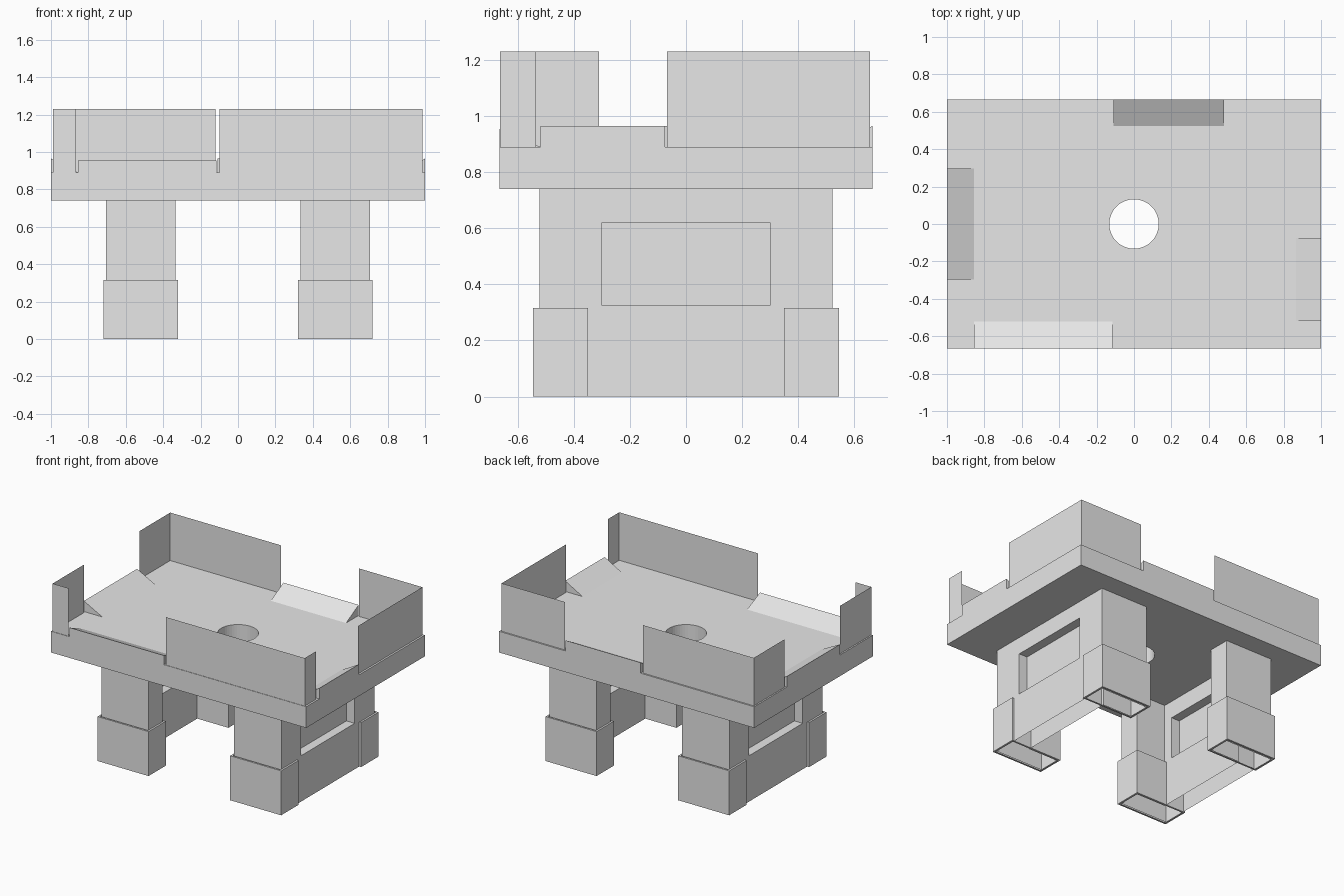
import bpy, bmesh, math
from mathutils import Vector

if "Cube" in bpy.data.objects:
    bpy.data.objects.remove(bpy.data.objects["Cube"], do_unlink=True)

grey = bpy.data.materials.new("light_grey")
grey.use_nodes = True
grey.diffuse_color = (0.8, 0.8, 0.8, 1)
grey.node_tree.nodes["Principled BSDF"].inputs["Base Color"].default_value = (0.8, 0.8, 0.8, 1)

DECK_BOTTOM, DECK_TOP, WALL_TOP = 0.74, 0.89, 1.23


def finish(name, bm):
    mesh = bpy.data.meshes.new(name)
    bm.to_mesh(mesh)
    bm.free()
    mesh.materials.append(grey)
    obj = bpy.data.objects.new(name, mesh)
    bpy.context.collection.objects.link(obj)
    return obj


def add_loop(bm, points, z):
    verts = [bm.verts.new((x, y, z)) for x, y in points]
    return [bm.edges.new((v, verts[i - 1])) for i, v in enumerate(verts)]


# Deck: rectangle with a round hole, thickened
bm = bmesh.new()
mid = (DECK_BOTTOM + DECK_TOP) / 2
edges = add_loop(bm, [(-1, -0.665), (1, -0.665), (1, 0.665), (-1, 0.665)], mid)
circle = [(0.132 * math.cos(i * math.tau / 48), 0.132 * math.sin(i * math.tau / 48)) for i in range(48)]
edges += add_loop(bm, circle, mid)
bmesh.ops.triangle_fill(bm, edges=edges, use_beauty=True, normal=(0, 0, 1))
deck = finish("deck", bm)
thick = deck.modifiers.new("thickness", "SOLIDIFY")
thick.thickness = DECK_TOP - DECK_BOTTOM
thick.offset = 0


# Thin upright walls around the deck
def wall(name, start, end):
    bm = bmesh.new()
    corners = [(*start, DECK_TOP), (*end, DECK_TOP), (*end, WALL_TOP), (*start, WALL_TOP)]
    bm.faces.new([bm.verts.new(c) for c in corners])
    finish(name, bm)


FRONT, BACK, LEFT, RIGHT = -0.662, 0.655, -0.99, 0.987
for i, (a, b) in enumerate([(LEFT, -0.865), (-0.10, RIGHT)]):
    wall(f"front_wall_{i}", (a, FRONT), (b, FRONT))
for i, (a, b) in enumerate([(LEFT, -0.12), (0.49, RIGHT)]):
    wall(f"back_wall_{i}", (b, BACK), (a, BACK))
for i, (a, b) in enumerate([(FRONT, -0.31), (0.31, BACK)]):
    wall(f"minus_x_wall_{i}", (LEFT, b), (LEFT, a))
for i, (a, b) in enumerate([(FRONT, -0.535), (-0.068, BACK)]):
    wall(f"plus_x_wall_{i}", (RIGHT, a), (RIGHT, b))


# Wedge ramps rising to the outer edge in each wall opening
def ramp(name, start, end, inward, height):
    bm = bmesh.new()
    rows = []
    for p in (start, end):
        low = Vector((*p, DECK_TOP))
        rows.append([bm.verts.new(low), bm.verts.new(low + Vector((*inward, 0))),
                     bm.verts.new(low + Vector((0, 0, height)))])
    for row in rows:
        bm.faces.new(row)
    for i in range(3):
        bm.faces.new((rows[0][i - 1], rows[0][i], rows[1][i], rows[1][i - 1]))
    bmesh.ops.recalc_face_normals(bm, faces=bm.faces)
    finish(name, bm)


ramp("front_ramp", (-0.855, -0.665), (-0.115, -0.665), (0, 0.145), 0.065)
ramp("back_ramp", (-0.11, 0.665), (0.48, 0.665), (0, -0.14), 0.075)
ramp("minus_x_ramp", (-1, -0.298), (-1, 0.298), (0.145, 0), 0.075)
ramp("plus_x_ramp", (1, -0.518), (1, -0.075), (-0.135, 0), 0.075)


# Legs: hollow pair of posts joined by a web, with a recessed panel on both sides
def leg(name, turn):
    bm = bmesh.new()
    x_in, x_web, x_out, y_in, y_out = 0.335, 0.565, 0.705, 0.368, 0.522
    outline = [(x_out, -y_out), (x_out, y_out), (x_in, y_out), (x_in, y_in),
               (x_web, y_in), (x_web, -y_in), (x_in, -y_in), (x_in, -y_out)]
    low = [bm.verts.new((x, y, 0)) for x, y in outline]
    high = [bm.verts.new((x, y, DECK_BOTTOM)) for x, y in outline]
    for i in range(len(outline)):
        bm.faces.new((low[i - 1], low[i], high[i], high[i - 1]))
    cuts = [((0, -0.3, 0), (0, 1, 0)), ((0, 0.3, 0), (0, 1, 0)),
            ((0, 0, 0.325), (0, 0, 1)), ((0, 0, 0.62), (0, 0, 1))]
    for co, no in cuts:
        bmesh.ops.bisect_plane(bm, geom=bm.verts[:] + bm.edges[:] + bm.faces[:], plane_co=co, plane_no=no)
    bm.normal_update()
    panels = []
    for f in bm.faces:
        c = f.calc_center_median()
        if abs(f.normal.x) > 0.9 and abs(c.y) < 0.3 and 0.325 < c.z < 0.62:
            panels.append(f)
    for f in panels:
        inward = f.normal * -0.065
        new = bmesh.ops.extrude_discrete_faces(bm, faces=[f])["faces"][0]
        bmesh.ops.translate(bm, vec=inward, verts=new.verts)
    finish(name, bm).rotation_euler.z = turn


# Feet: open sleeves around the bottom of each post
def foot(name, sx, sy):
    bm = bmesh.new()
    bmesh.ops.create_cube(bm, size=1)
    bmesh.ops.scale(bm, vec=(0.4, 0.195, 0.315), verts=bm.verts)
    bmesh.ops.translate(bm, vec=(sx * 0.52, sy * 0.4475, 0.1575), verts=bm.verts)
    bm.normal_update()
    caps = [f for f in bm.faces if abs(f.normal.z) > 0.9]
    bmesh.ops.inset_individual(bm, faces=caps, thickness=0.018)
    bmesh.ops.delete(bm, geom=caps, context="FACES")
    finish(name, bm)


for side, sx, turn in (("left", 1, 0), ("right", -1, math.pi)):
    leg(f"{side}_leg", turn)
    for end, sy in (("front", -1), ("back", 1)):
        foot(f"{side}_{end}_foot", sx, sy)
